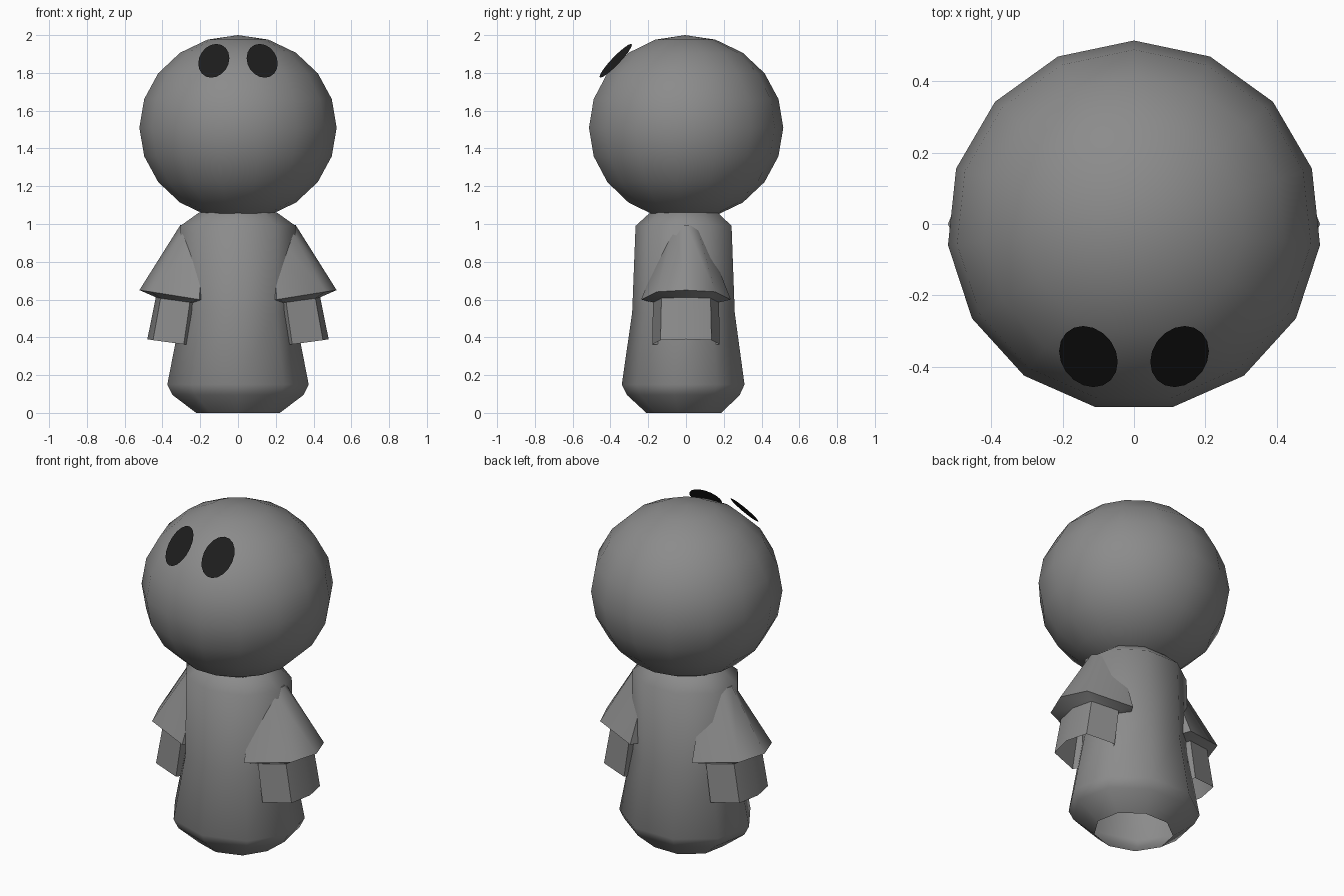
import bpy, bmesh, math
from mathutils import Vector

if "Cube" in bpy.data.objects:
    bpy.data.objects.remove(bpy.data.objects["Cube"])

def material(name, v):
    m = bpy.data.materials.new(name)
    m.diffuse_color = (v, v, v, 1)
    m.use_nodes = True
    m.node_tree.nodes["Principled BSDF"].inputs["Base Color"].default_value = m.diffuse_color
    return m

grey = material("mid_grey", 0.26)
dark = material("dark", 0.012)

def finish(name, bm, mat, angle=40):
    bmesh.ops.recalc_face_normals(bm, faces=bm.faces)
    mesh = bpy.data.meshes.new(name)
    bm.to_mesh(mesh)
    bm.free()
    mesh.materials.append(mat)
    ob = bpy.data.objects.new(name, mesh)
    bpy.context.collection.objects.link(ob)
    bpy.ops.object.select_all(action='DESELECT')
    ob.select_set(True)
    bpy.context.view_layer.objects.active = ob
    bpy.ops.object.shade_smooth_by_angle(angle=math.radians(angle))
    return ob

def loft(bm, rings, cap_start=False):
    """Bridge rings of points; a ring with a single point is a tip."""
    rows = [[bm.verts.new(p) for p in r] for r in rings]
    if cap_start:
        bm.faces.new(rows[0])
    for a, b in zip(rows, rows[1:]):
        n = max(len(a), len(b))
        for i in range(n):
            j = (i + 1) % n
            if len(a) == 1:
                bm.faces.new((a[0], b[i], b[j]))
            elif len(b) == 1:
                bm.faces.new((a[j], a[i], b[0]))
            else:
                bm.faces.new((a[i], b[i], b[j], a[j]))

def oval(n, rx, ry, z, cy, start):
    return [(rx * math.cos(start + math.tau * i / n),
             cy + ry * math.sin(start + math.tau * i / n), z) for i in range(n)]

# head: low sphere, 15 segments and 10 rings, a vertex at the back
bm = bmesh.new()
rings = []
for k in range(11):
    t = math.pi * k / 10
    r, z = math.sin(t), 1.51 + 0.49 * math.cos(t)
    rings.append([(0, -0.005, z)] if k in (0, 10)
                 else oval(15, 0.525 * r, 0.52 * r, z, -0.005, math.pi / 2))
loft(bm, rings)
finish("head", bm, grey)

# body: nine-sided robe, open underneath, (rx, ry, z)
profile = [(.225, .205, 0), (.352, .308, .095), (.38, .335, .15),
           (.305, .28, .53), (.31, .262, .99), (.21, .185, 1.06)]
bm = bmesh.new()
loft(bm, [oval(9, rx, ry, z, -0.005, -math.pi / 2) for rx, ry, z in profile])
finish("body", bm, grey, 60)

# arms: flared sleeve with a short open tube below
def ring(s, tip, corner, wide, inner):
    """Tilted ring, symmetric in y: outer tip, corners, widest points, inner point."""
    half = [corner, wide]
    pts = [tip] + half + [inner] + [(x, -y, z) for x, y, z in reversed(half)]
    return [(s * x, y, z) for x, y, z in pts]

for side, s in (("right", 1), ("left", -1)):
    bm = bmesh.new()
    loft(bm, [
        ring(s, (.305, 0, .995), (.27, .06, .985), (.18, .095, .965), (.12, 0, .96)),
        ring(s, (.522, 0, .65), (.462, .155, .641), (.205, .237, .6), (.08, 0, .58)),
        ring(s, (.435, 0, .612), (.41, .13, .607), (.255, .175, .585), (.17, 0, .575)),
        ring(s, (.48, 0, .39), (.45, .135, .385), (.287, .178, .363), (.20, 0, .35)),
    ], cap_start=True)
    finish(side + "_arm", bm, grey, 50)

# eyes: dark oval discs laid on the upper front of the head
for side, s in (("right", 1), ("left", -1)):
    centre = Vector((s * .128, -.372, 1.864))
    n = Vector((s * .25, -.70, .67)).normalized()
    up = Vector((0, .67, .70)).normalized()
    across = up.cross(n)
    bm = bmesh.new()
    bm.faces.new([bm.verts.new(centre + across * (.085 * math.cos(a)) + up * (.122 * math.sin(a)))
                  for a in (math.tau * i / 18 for i in range(18))])
    ob = finish(side + "_eye", bm, dark)
    if ob.data.polygons[0].normal.dot(n) < 0:
        ob.data.flip_normals()
